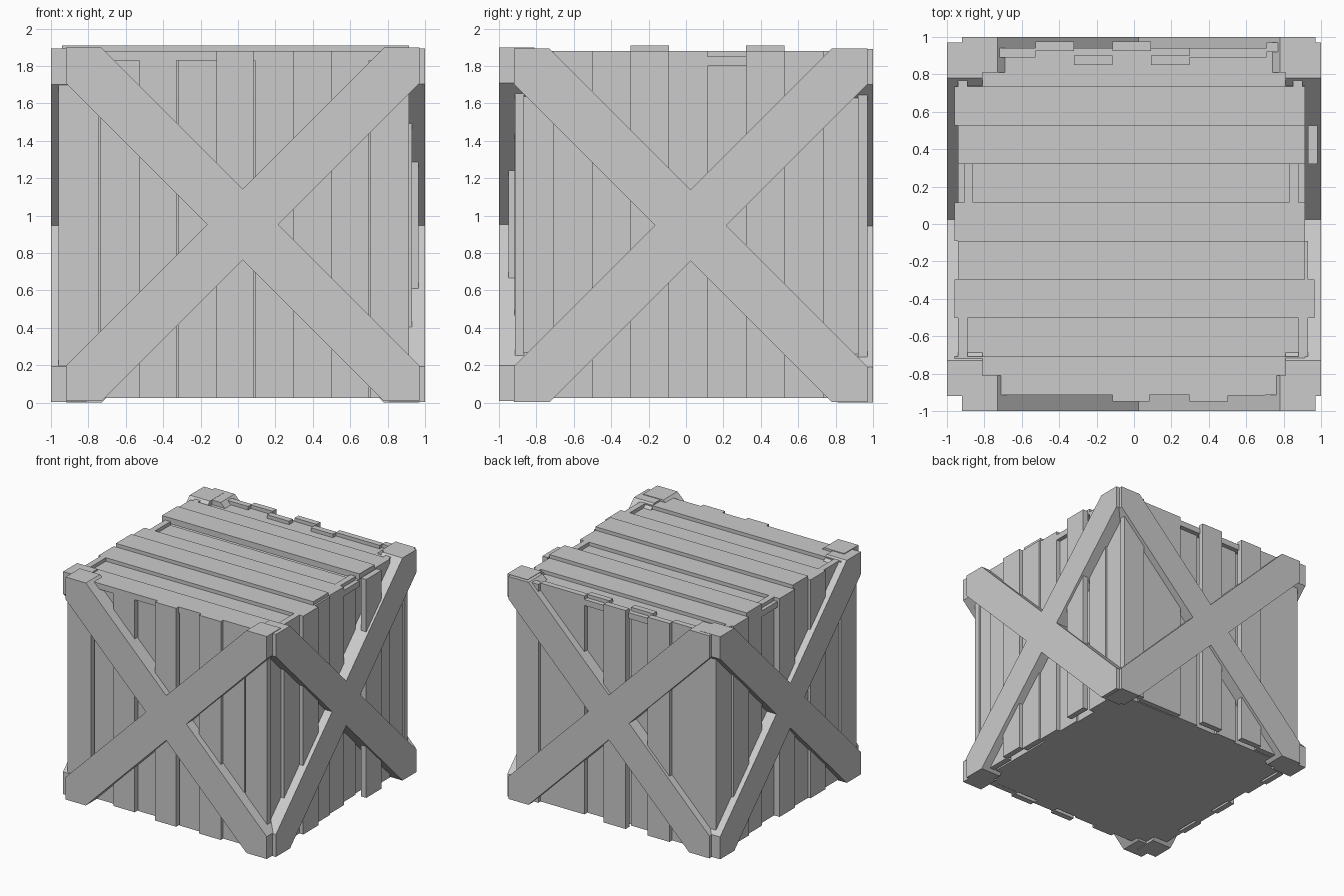
import bpy, bmesh
from mathutils import Matrix

if "Cube" in bpy.data.objects:
    bpy.data.objects.remove(bpy.data.objects["Cube"])


def mesh_object(name, bm):
    bmesh.ops.recalc_face_normals(bm, faces=bm.faces)
    mesh = bpy.data.meshes.new(name)
    bm.to_mesh(mesh)
    bm.free()
    obj = bpy.data.objects.new(name, mesh)
    bpy.context.collection.objects.link(obj)
    return obj


def box(name, x, y, z):
    """Box from (min, max) ranges in any order."""
    bm = bmesh.new()
    spans = [sorted(r) for r in (x, y, z)]
    size = [b - a for a, b in spans]
    mid = [(a + b) / 2 for a, b in spans]
    bmesh.ops.create_cube(bm, size=1, matrix=Matrix.Translation(mid) @ Matrix.Diagonal((*size, 1)))
    return mesh_object(name, bm)


def cross_brace(name, axis, a, b, zc):
    """X-shaped brace lying across a wall, extruded between depths a and b."""
    w, t, c = 0.945, 0.19, 0.025
    quarter = [(t, 0), (w, w - t), (w, w), (w - t, w)]
    outline = []
    for _ in range(4):
        outline += quarter
        quarter = [(-v, u) for u, v in quarter]
    place = (lambda u, v, d: (u + c, d, v + zc)) if axis == 'y' else (lambda u, v, d: (d, u + c, v + zc))
    bm = bmesh.new()
    face = bm.faces.new([bm.verts.new(place(u, v, a)) for u, v in outline])
    ext = bmesh.ops.extrude_face_region(bm, geom=[face])
    shift = (0, b - a, 0) if axis == 'y' else (b - a, 0, 0)
    bmesh.ops.translate(bm, vec=shift, verts=[g for g in ext['geom'] if isinstance(g, bmesh.types.BMVert)])
    return mesh_object(name, bm)


X0, X1 = -0.94, 0.915      # plank field across x
Y0, Y1 = -0.915, 0.94      # plank field across y
Z0, Z1 = 0.025, 1.88
PITCH = (X1 - X0) / 9

# Solid inside of the crate
box("crate_core", (-0.89, 0.865), (-0.865, 0.88), (Z0, 1.83))

# Outer face position of each vertical plank, listed along +x or +y
front = [-0.915, -0.88, -0.915, -0.88, -0.948, -0.915, -0.948, -0.917, -0.915]
back = [0.94, 0.94, 0.975, 0.90, 0.975, 0.90, 0.94, 0.94, 0.97]
left = [-0.96, -0.94, -0.96, -0.94, -0.96, -0.91, -0.94, -0.96, -0.94]
right = [0.90, 0.93, 0.965, 0.93, 0.915, 0.88, 0.98, 0.915, 0.90]
top = [1.88, 1.85, 1.88, 1.91, 1.88, 1.85, 1.91, 1.88, 1.85]
GAPS = (0, 2, 4, 7)        # front planks followed by a narrow gap

for i in range(9):
    xa, ya = X0 + i * PITCH, Y0 + i * PITCH
    xr, yr = (xa, xa + PITCH), (ya, ya + PITCH)
    front_xr = (xa, xa + PITCH - (0.008 if i in GAPS else 0))
    box(f"front_plank_{i}", front_xr, (front[i], front[i] + 0.05), (Z0, Z1))
    box(f"back_plank_{i}", xr, (back[i] - 0.05, back[i]), (Z0, Z1))
    box(f"left_plank_{i}", (left[i], left[i] + 0.05), yr, (Z0, Z1))
    box(f"right_plank_{i}", (right[i] - 0.05, right[i]), yr, (Z0, Z1))
    box(f"top_plank_{i}", (X0, X1), yr, (top[i] - 0.05, top[i]))

# Crossed braces on the four walls
cross_brace("front_brace", 'y', -1, -0.81, 0.953)
cross_brace("back_brace", 'y', 0.81, 1, 0.945)
cross_brace("left_brace", 'x', -1, -0.81, 0.947)
cross_brace("right_brace", 'x', 0.81, 1, 0.948)
